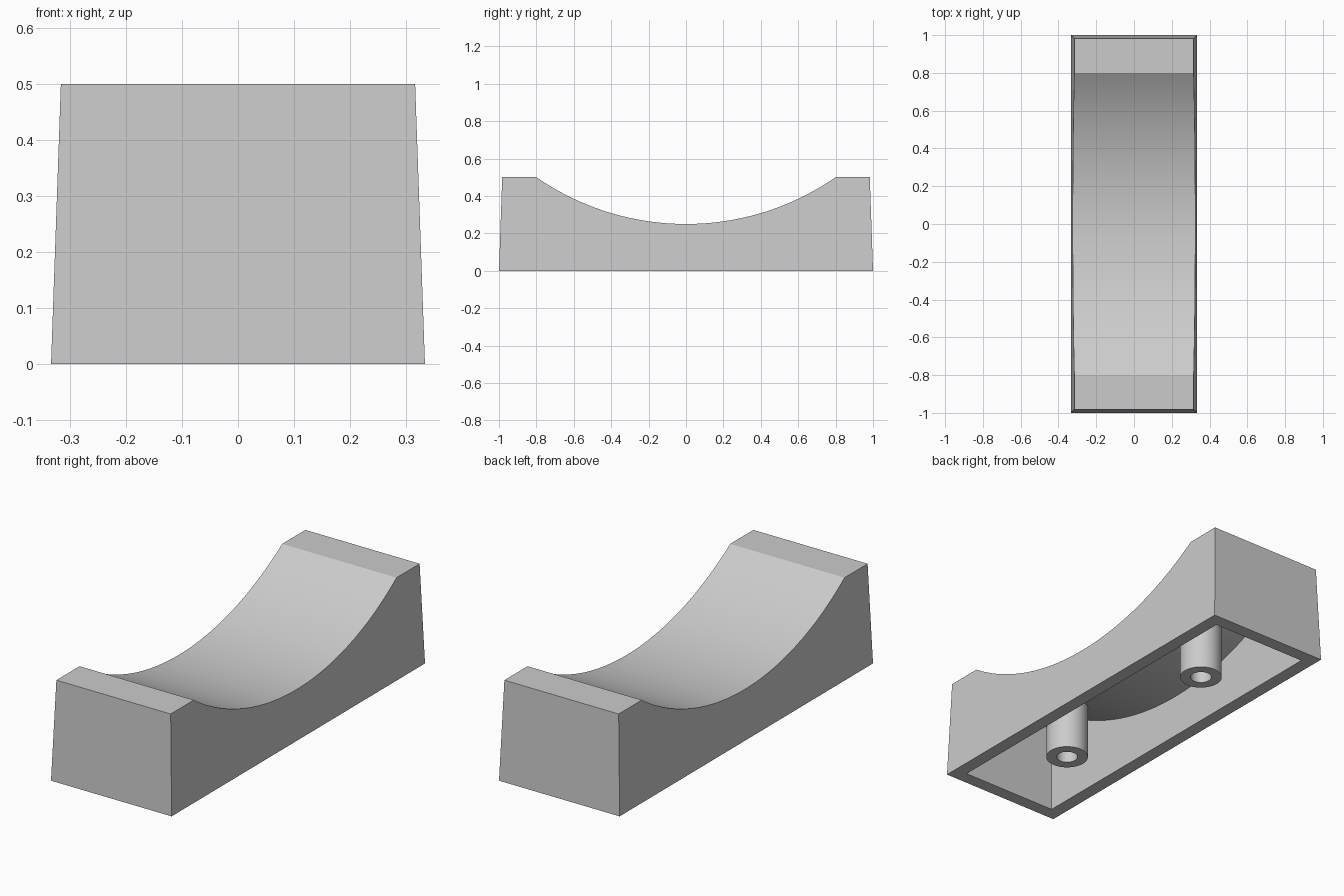
import bpy
import bmesh
from math import sin, cos, asin, sqrt, pi, radians

cube = bpy.data.objects.get("Cube")
if cube:
    bpy.data.objects.remove(cube, do_unlink=True)

HALF_W, HALF_L, HEIGHT = 1 / 3, 1.0, 0.5
DRAFT = 0.035                 # inward lean of the walls per unit of height
WALL, SKIN = 0.067, 0.04      # side wall and saddle thickness
RADIUS, AXIS_Z = 1.405, 1.655  # saddle cylinder
STEPS = 48

grey = bpy.data.materials.new("light grey")
grey.use_nodes = True
colour = (0.6, 0.6, 0.6, 1)
grey.diffuse_color = colour
grey.node_tree.nodes["Principled BSDF"].inputs["Base Color"].default_value = colour


def finish(name, bm, angle=25):
    bmesh.ops.recalc_face_normals(bm, faces=bm.faces)
    mesh = bpy.data.meshes.new(name)
    bm.to_mesh(mesh)
    bm.free()
    mesh.materials.append(grey)
    obj = bpy.data.objects.new(name, mesh)
    bpy.context.collection.objects.link(obj)
    bpy.ops.object.select_all(action='DESELECT')
    obj.select_set(True)
    bpy.context.view_layer.objects.active = obj
    bpy.ops.object.shade_smooth_by_angle(angle=radians(angle))
    return obj


def saddle_profile(half_len, top, radius):
    """Side outline (y, z): bottom end, top pad, arc, top pad, bottom end."""
    reach = asin(sqrt(radius ** 2 - (AXIS_Z - top) ** 2) / radius)
    angles = [reach * (2 * i / STEPS - 1) for i in range(STEPS + 1)]
    arc = [(radius * sin(a), AXIS_Z - radius * cos(a)) for a in angles]
    end = half_len - DRAFT * top
    return [(-half_len, 0), (-end, top)] + arc + [(end, top), (half_len, 0)]


def add_shell(bm, profile, half_w):
    """Open-bottomed shell with drafted sides; returns its four base corners."""
    sides = [[bm.verts.new((s * (half_w - DRAFT * z), y, z)) for y, z in profile]
             for s in (-1, 1)]
    left, right = sides
    for i in range(len(profile) - 1):
        bm.faces.new((left[i], left[i + 1], right[i + 1], right[i]))
    for side in sides:
        bm.faces.new(side)
    return [left[0], right[0], right[-1], left[-1]]


# Hollow saddle body with a flat rim underneath
bm = bmesh.new()
outer = add_shell(bm, saddle_profile(HALF_L, HEIGHT, RADIUS), HALF_W)
inner = add_shell(bm, saddle_profile(HALF_L - WALL, HEIGHT - WALL, RADIUS + SKIN),
                  HALF_W - WALL)
for i in range(4):
    j = (i + 1) % 4
    bm.faces.new((outer[i], outer[j], inner[j], inner[i]))
finish("saddle_body", bm)


def ceiling(y):
    return AXIS_Z - sqrt((RADIUS + SKIN) ** 2 - y ** 2)


def tube(name, cy, r_out, r_in, sides=48):
    """Hollow post from the base up to the curved ceiling."""
    bm = bmesh.new()
    rings = []
    for r, at_base in ((r_out, False), (r_out, True), (r_in, True), (r_in, False)):
        ring = []
        for i in range(sides):
            a = 2 * pi * i / sides
            y = cy + r * sin(a)
            z = 0 if at_base else ceiling(y) + 0.005
            ring.append(bm.verts.new((r * cos(a), y, z)))
        rings.append(ring)
    for k in range(4):
        a, b = rings[k], rings[(k + 1) % 4]
        for i in range(sides):
            j = (i + 1) % sides
            bm.faces.new((a[i], a[j], b[j], b[i]))
    finish(name, bm)


# Two posts under the body
for name, y in (("front_post", -0.5), ("back_post", 0.5)):
    tube(name, y, 0.1, 0.05)
